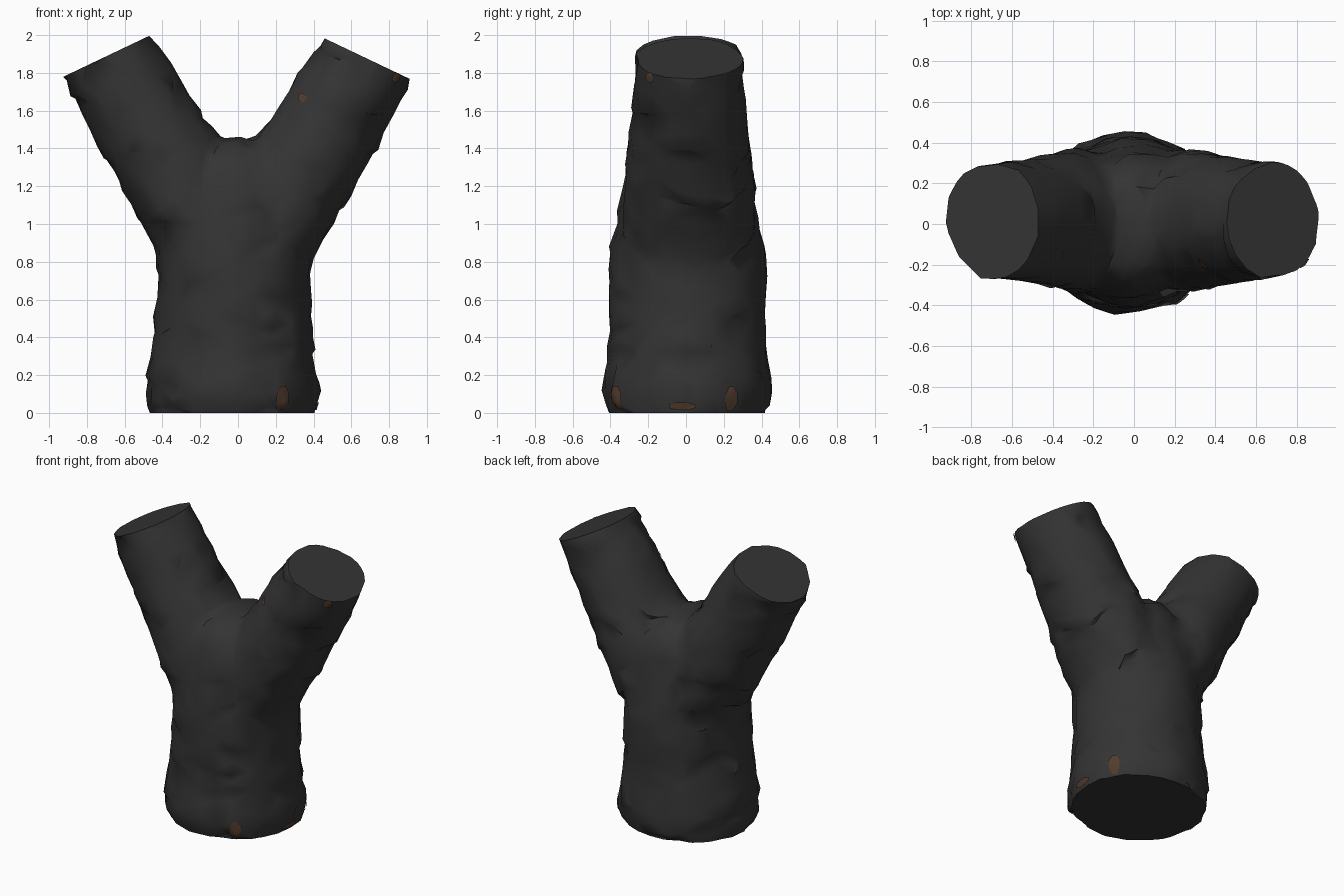
import bpy, bmesh, math
from mathutils import Vector, noise
from mathutils.bvhtree import BVHTree

if "Cube" in bpy.data.objects:
    bpy.data.objects.remove(bpy.data.objects["Cube"])


def material(name, rgb):
    m = bpy.data.materials.new(name)
    m.diffuse_color = (*rgb, 1)
    m.use_nodes = True
    m.node_tree.nodes["Principled BSDF"].inputs["Base Color"].default_value = m.diffuse_color
    return m


charcoal = material("charred_bark", (0.034, 0.034, 0.034))
brown = material("bare_brown_wood", (0.085, 0.046, 0.027))


def loft(bm, rings, sides=18):
    """Closed tube; each ring = (centre, side vector, depth in y)."""
    loops = []
    for c, side, ry in rings:
        loops.append([bm.verts.new(Vector(c) + Vector(side) * math.cos(a) + Vector((0, ry * math.sin(a), 0)))
                      for a in (2 * math.pi * i / sides for i in range(sides))])
    for lo, hi in zip(loops, loops[1:]):
        for i in range(sides):
            j = (i + 1) % sides
            bm.faces.new((lo[i], lo[j], hi[j], hi[i]))
    bm.faces.new(loops[0][::-1])
    bm.faces.new(loops[-1])


bm = bmesh.new()

# Trunk: z, centre x, half width, half depth
trunk = [(-0.12, -0.03, 0.42, 0.39), (0.0, -0.03, 0.43, 0.41), (0.05, -0.03, 0.454, 0.44),
         (0.12, -0.03, 0.459, 0.45), (0.25, -0.03, 0.443, 0.43), (0.45, -0.025, 0.415, 0.412),
         (0.65, -0.022, 0.405, 0.423), (0.82, -0.02, 0.408, 0.415), (1.0, -0.01, 0.435, 0.375),
         (1.2, 0, 0.39, 0.34), (1.32, 0, 0.27, 0.31), (1.40, 0, 0.14, 0.26), (1.45, 0, 0.05, 0.2)]
loft(bm, [((cx, 0.008, z), (rx, 0, 0), ry) for z, cx, rx, ry in trunk])

# Two branches: distance down from the cut end, shift inward, radius, half depth
CAPS = {-1: Vector((-0.693, 0.017, 1.89)), 1: Vector((0.685, 0.017, 1.875))}
branch = [(1.05, 0.0, 0.235, 0.345), (0.8, 0.02, 0.265, 0.35), (0.65, 0.04, 0.295, 0.332),
          (0.5, 0.022, 0.28, 0.312), (0.25, 0.012, 0.275, 0.295),
          (0.0, 0.0, 0.25, 0.282), (-0.12, 0.0, 0.245, 0.28)]
for s, cap in CAPS.items():
    axis = Vector((s * 0.46, 0, 0.888))
    side = Vector((0.888, 0, -s * 0.46))
    inward = Vector((-s * 0.888, 0, 0.46))
    loft(bm, [(cap - axis * t + inward * d, side * r, ry) for t, d, r, ry in branch])
bmesh.ops.recalc_face_normals(bm, faces=bm.faces)

mesh = bpy.data.meshes.new("forked_log")
bm.to_mesh(mesh)
bm.free()
log = bpy.data.objects.new("forked_log", mesh)
bpy.context.collection.objects.link(log)


def bake(obj):
    """Replace the mesh by its modified version."""
    dg = bpy.context.evaluated_depsgraph_get()
    dg.update()
    new = bpy.data.meshes.new_from_object(obj.evaluated_get(dg))
    obj.modifiers.clear()
    obj.data = new


# Weld the three tubes into one skin
rm = log.modifiers.new("weld", 'REMESH')
rm.mode = 'VOXEL'
rm.voxel_size = 0.025
bake(log)

# Soften the fork, then add shallow lumps and a few broken bark ledges
bm = bmesh.new()
bm.from_mesh(log.data)
for _ in range(6):
    bmesh.ops.smooth_vert(bm, verts=bm.verts, factor=0.5, use_axis_x=True, use_axis_y=True, use_axis_z=True)
bm.normal_update()
moves = []
for v in bm.verts:
    p = v.co
    lump = noise.noise(p * 5) * 0.010 + noise.noise(p * 12 + Vector((3, 7, 1))) * 0.010
    phase = (p.z * 4.5 + 1.2 * noise.noise(p * 2.2)) % 1.0
    broken = max(0, min(1, 0.3 + 2.5 * noise.noise(p * 4 + Vector((9, 2, 5)))))
    ledge = (0.5 - phase) * 0.018 * broken
    moves.append((v, v.normal * (lump + ledge + 0.004)))
for v, d in moves:
    v.co += d
bm.to_mesh(log.data)
bm.free()

# Reduce to a rough low-poly surface
dec = log.modifiers.new("reduce", 'DECIMATE')
dec.ratio = 0.055
bake(log)

# Saw off the base and the two branch ends flat
bm = bmesh.new()
bm.from_mesh(log.data)
cuts = [(Vector((0, 0, 0)), Vector((0, 0, -1)))]
cuts += [(cap, Vector((s * 0.43, 0, 0.903))) for s, cap in CAPS.items()]
for co, no in cuts:
    cut = bmesh.ops.bisect_plane(bm, geom=bm.verts[:] + bm.edges[:] + bm.faces[:], plane_co=co, plane_no=no,
                                 clear_outer=True)
    rim = [e for e in bm.edges if e.is_boundary]
    bmesh.ops.triangle_fill(bm, edges=rim, use_beauty=True, normal=no)
    for e in rim:
        e.smooth = False
bmesh.ops.recalc_face_normals(bm, faces=bm.faces)
tree = BVHTree.FromBMesh(bm)
bm.to_mesh(log.data)
bm.free()
log.data.materials.clear()
log.data.materials.append(charcoal)


def shade(obj):
    bpy.ops.object.select_all(action='DESELECT')
    obj.select_set(True)
    bpy.context.view_layer.objects.active = obj
    bpy.ops.object.shade_smooth_by_angle(angle=math.radians(48), keep_sharp_edges=True)


shade(log)


def patch(name, centre, look, w, h):
    """Thin bare-wood chip that hugs the bark."""
    look = Vector(look).normalized()
    right = look.cross(Vector((0, 0, 1))).normalized()
    up = right.cross(look)
    b = bmesh.new()

    def drop(u, v):
        start = Vector(centre) + right * u + up * v - look * 0.6
        hit = tree.ray_cast(start, look)[0]
        return b.verts.new(hit - look * 0.009) if hit else None
    n = 8
    mid = drop(0, 0)
    rings = []
    for k in (0.33, 0.67, 1.0):
        rings.append([drop(w / 2 * k * math.cos(2 * math.pi * i / n + 0.4),
                           h / 2 * k * math.sin(2 * math.pi * i / n + 0.4)) for i in range(n)])
    for i in range(n):
        j = (i + 1) % n
        quads = [(a[i], c[i], c[j], a[j]) for a, c in zip(rings, rings[1:])]
        for f in [(mid, rings[0][i], rings[0][j])] + quads:
            if all(f):
                b.faces.new(f)
    b.normal_update()
    for f in b.faces:
        if f.normal.dot(look) > 0:
            f.normal_flip()
    me = bpy.data.meshes.new(name)
    b.to_mesh(me)
    b.free()
    me.materials.append(brown)
    ob = bpy.data.objects.new(name, me)
    bpy.context.collection.objects.link(ob)
    shade(ob)


# Bare wood showing through at the base and on the right branch
patch("base_chip_front", (0.23, -0.36, 0.08), (-0.6, 0.8, 0), 0.09, 0.135)
patch("base_chip_side", (0.42, -0.02, 0.035), (-1, 0, 0), 0.15, 0.045)
patch("base_chip_back", (0.36, 0.235, 0.075), (-0.8, -0.55, 0), 0.08, 0.14)
patch("branch_chip_front", (0.34, -0.2, 1.67), (0, 1, 0), 0.05, 0.05)
patch("branch_chip_end", (0.82, -0.18, 1.775), (-0.75, 0.6, 0), 0.065, 0.055)
